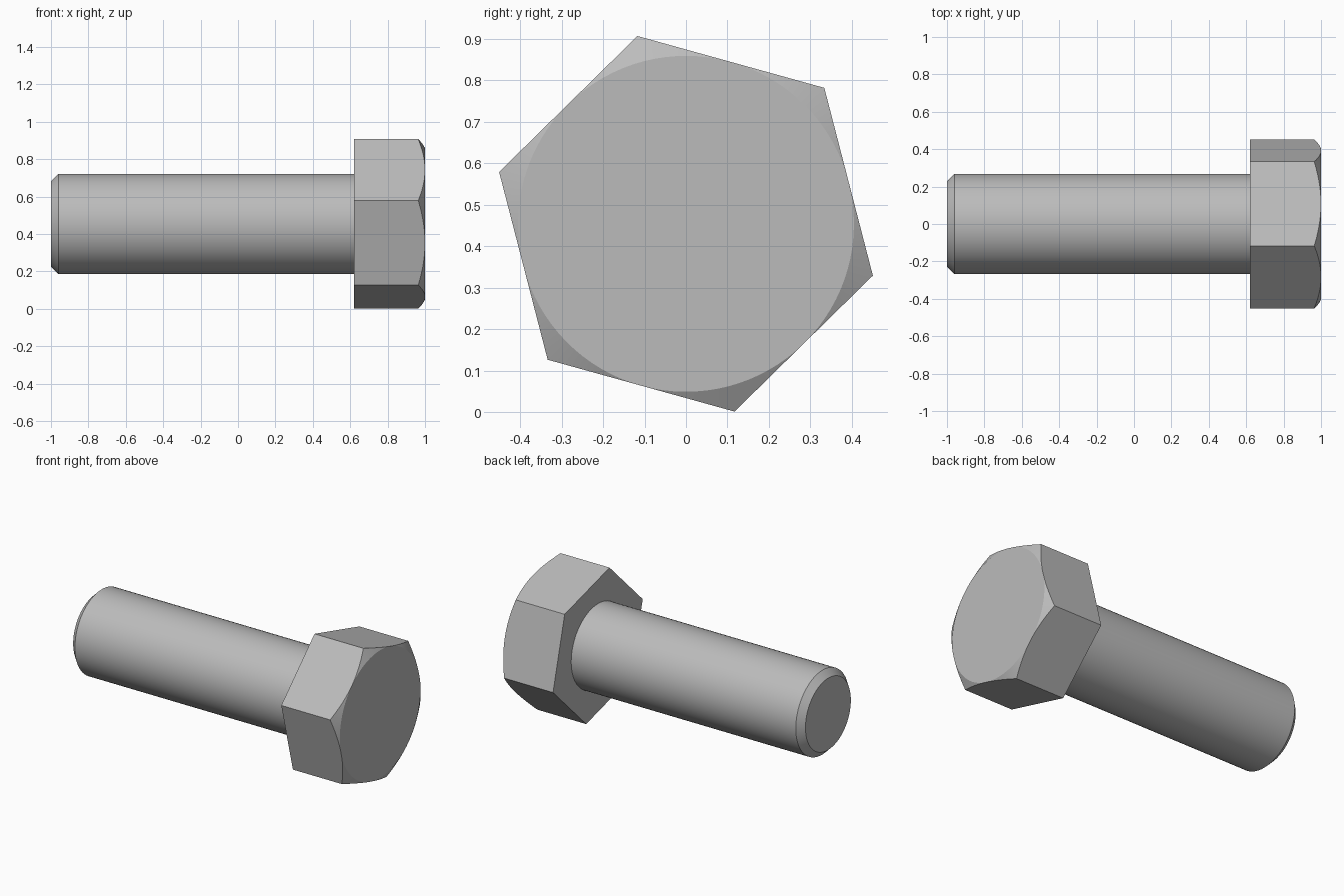
import bpy, bmesh, math
from mathutils import Vector, Matrix

if "Cube" in bpy.data.objects:
    bpy.data.objects.remove(bpy.data.objects["Cube"], do_unlink=True)

AXIS_Z = 0.454        # height of the bolt axis
APOTHEM = 0.405       # half the distance across flats
TURN = math.radians(14.5)

steel = bpy.data.materials.new("grey_steel")
steel.use_nodes = True
GREY = (0.5, 0.5, 0.5, 1)
steel.diffuse_color = GREY
steel.node_tree.nodes["Principled BSDF"].inputs["Base Color"].default_value = GREY


def finish(name, bm, angle):
    bmesh.ops.remove_doubles(bm, verts=bm.verts, dist=1e-5)
    bmesh.ops.recalc_face_normals(bm, faces=bm.faces)
    mesh = bpy.data.meshes.new(name)
    bm.to_mesh(mesh)
    bm.free()
    mesh.materials.append(steel)
    obj = bpy.data.objects.new(name, mesh)
    bpy.context.collection.objects.link(obj)
    bpy.ops.object.select_all(action='DESELECT')
    obj.select_set(True)
    bpy.context.view_layer.objects.active = obj
    bpy.ops.object.shade_smooth_by_angle(angle=math.radians(angle))
    return obj


def at(x, r, a):
    return Vector((x, r * math.cos(a), AXIS_Z + r * math.sin(a)))


# Shank: lathed profile with a chamfered tip
bm = bmesh.new()
profile = [(-1, 0), (-1, 0.228), (-0.96, 0.268), (0.63, 0.268)]
verts = [bm.verts.new(at(x, r, 0)) for x, r in profile]
edges = [bm.edges.new(pair) for pair in zip(verts, verts[1:])]
bmesh.ops.spin(bm, geom=verts + edges, cent=(0, 0, AXIS_Z), axis=(1, 0, 0),
               angle=math.tau, steps=72, use_merge=True)
finish("shank", bm, 30)

# Head: hexagonal prism whose outer end is cut by a 30 degree cone
bm = bmesh.new()
SEG = 16
base, rim, cap = [], [], []
for side in range(6):
    middle = side * math.pi / 3 + TURN
    flat_rim = []
    for i in range(SEG + 1):
        off = (i / SEG - 0.5) * math.pi / 3
        r = APOTHEM / math.cos(off)
        x = 1 - (r - APOTHEM) * math.tan(math.radians(30))
        flat_rim.append(bm.verts.new(at(x, r, middle + off)))
        cap.append(at(1, APOTHEM, middle + off))
    corners = [bm.verts.new(at(0.62, APOTHEM / math.cos(math.pi / 6), middle + s * math.pi / 6))
               for s in (1, -1)]
    bm.faces.new(flat_rim + corners)
    base.append(corners[1])
    # conical chamfer strip
    inner = [bm.verts.new(p) for p in cap[-SEG - 1:]]
    for i in range(SEG):
        quad = [flat_rim[i], flat_rim[i + 1], inner[i + 1], inner[i]]
        if i == SEG // 2 - 1:      # the cone touches the flat at its middle
            quad.pop(1)
        elif i == SEG // 2:
            quad.pop(0)
        bm.faces.new(quad)
    rim += inner[:-1]
bm.faces.new(base)
bm.faces.new(rim)
finish("hex_head", bm, 20)
